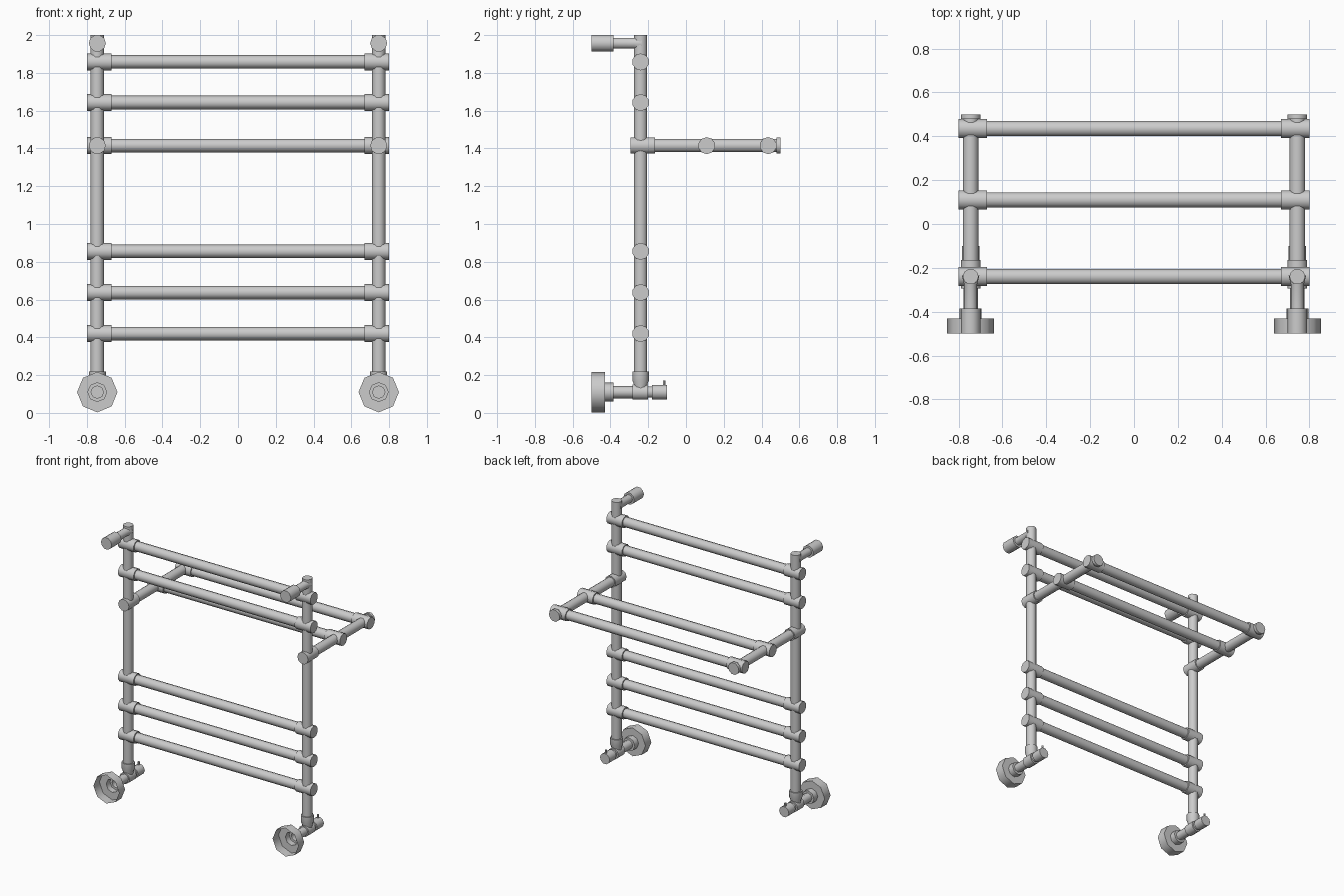
import bpy, bmesh, math
from mathutils import Vector, Matrix

if "Cube" in bpy.data.objects:
    bpy.data.objects.remove(bpy.data.objects["Cube"])

PX, PY = 0.745, -0.24      # post position
R, TR = 0.036, 0.045       # tube and tee radii


def lathe(name, axis, at, profile, sides=10, caps=(True, True)):
    """Revolve (position, radius) pairs around a line along axis through at."""
    rot = {'X': Matrix.Rotation(math.pi / 2, 3, 'Y'),
           'Y': Matrix.Rotation(-math.pi / 2, 3, 'X'),
           'Z': Matrix.Identity(3)}[axis]
    bm = bmesh.new()
    rings = []
    for p, r in profile:
        ring = []
        for i in range(sides):
            a = 2 * math.pi * i / sides
            v = rot @ Vector((r * math.cos(a), r * math.sin(a), p))
            ring.append(bm.verts.new(v + Vector(at)))
        rings.append(ring)
    for a, b in zip(rings, rings[1:]):
        for i in range(sides):
            j = (i + 1) % sides
            bm.faces.new((a[i], a[j], b[j], b[i]))
    if caps[0]:
        bm.faces.new(rings[0][::-1])
    if caps[1]:
        bm.faces.new(rings[-1])
    me = bpy.data.meshes.new(name)
    bm.to_mesh(me)
    bm.free()
    ob = bpy.data.objects.new(name, me)
    bpy.context.collection.objects.link(ob)
    bpy.ops.object.select_all(action='DESELECT')
    ob.select_set(True)
    bpy.context.view_layer.objects.active = ob
    bpy.ops.object.shade_smooth_by_angle(angle=math.radians(50))
    return ob


def tube(name, axis, at, a, b, r, **kw):
    return lathe(name, axis, at, [(a, r), (b, r)], **kw)


# cross rails: six heights on the posts are five rails, plus two on the shelf
rails = [(PY, z) for z in (0.42, 0.637, 0.855, 1.643, 1.858)]
rails += [(0.11, 1.415), (0.435, 1.415)]
for y, z in rails:
    tube("rail", 'X', (0, y, z), -0.7, 0.7, R)
    for s in (-1, 1):
        tube("rail_tee", 'X', (s * 0.735, y, z), -0.065, 0.065, TR)

for s in (-1, 1):
    x = s * PX
    # upright post
    tube("post", 'Z', (x, PY, 0), 0.2, 2.0, R)
    # shelf arm with tee at the post and end collar
    tube("shelf_arm", 'Y', (x, 0, 1.415), -0.2, 0.49, R)
    tube("shelf_arm_tee", 'Y', (x, 0, 1.415), -0.295, -0.165, TR)
    tube("shelf_end_collar", 'Y', (x, 0, 1.415), 0.478, 0.5, TR)
    # upper wall bracket
    lathe("wall_bracket", 'Y', (x, 0, 1.957),
          [(-0.5, 0.045), (-0.385, 0.045), (-0.385, 0.03), (-0.275, 0.03), (-0.235, 0.04)])
    # lower inlet: open cup flange, collar and pipe
    lathe("wall_flange", 'Y', (x, 0, 0.11),
          [(-0.5, 0.107), (-0.43, 0.107), (-0.43, 0.05), (-0.385, 0.05),
           (-0.385, 0.033), (-0.26, 0.033)], sides=8, caps=(False, True))
    # valve body, outlet and key
    tube("valve_body", 'Y', (x, 0, 0.11), -0.283, -0.2, 0.042)
    lathe("valve_handle", 'Y', (x, 0, 0.11),
          [(-0.21, 0.03), (-0.18, 0.03), (-0.18, 0.04), (-0.1, 0.04)])
    tube("valve_pin", 'Z', (x, -0.115, 0), 0.12, 0.172, 0.008, sides=6)
    # nut joining the valve to the post
    lathe("valve_nut", 'Z', (x, PY, 0),
          [(0.11, 0.036), (0.145, 0.036), (0.17, 0.045), (0.218, 0.045)])
